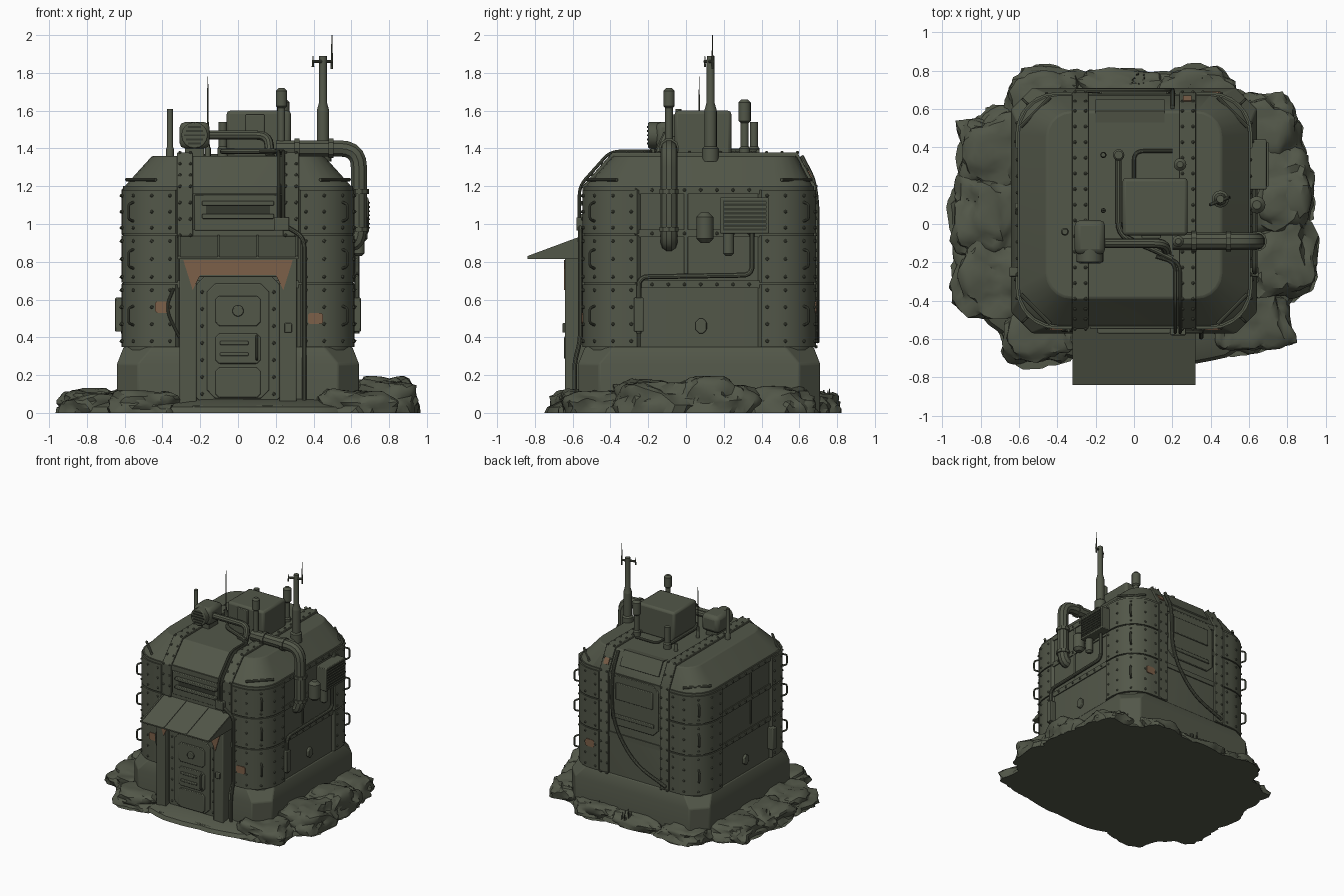
import bpy, bmesh, math, random
from mathutils import Vector, noise

random.seed(4)
cube = bpy.data.objects.get("Cube")
if cube:
    bpy.data.objects.remove(cube, do_unlink=True)

# Main dimensions of the hull
SIDE, FRONT, BACK = 0.6, -0.53, 0.67
MIDDLE, DEPTH = (FRONT + BACK) / 2, (BACK - FRONT) / 2
EAVE, ROOF, PORCH, CORNER = 1.2, 1.36, 0.11, 0.2


def material(name, *rgb):
    mat = bpy.data.materials.new(name)
    mat.use_nodes = True
    mat.diffuse_color = (*rgb, 1)
    mat.node_tree.nodes["Principled BSDF"].inputs["Base Color"].default_value = (*rgb, 1)
    return mat


OLIVE = material("olive_paint", 0.085, 0.095, 0.066)
RUST = material("rust_brown", 0.2, 0.115, 0.066)
DARK = material("dark_olive", 0.035, 0.04, 0.028)
parts, rivets = [], []


def add(name, data, mat=OLIVE, bevel=0):
    part = bpy.data.objects.new(name, data)
    bpy.context.collection.objects.link(part)
    data.materials.append(mat)
    if bevel:
        modifier = part.modifiers.new("bevel", "BEVEL")
        modifier.width, modifier.segments, modifier.limit_method = bevel, 2, "ANGLE"
    parts.append(part)


def add_bmesh(name, bm, mat=OLIVE, bevel=0):
    bmesh.ops.recalc_face_normals(bm, faces=bm.faces)
    mesh = bpy.data.meshes.new(name)
    bm.to_mesh(mesh)
    bm.free()
    add(name, mesh, mat, bevel)


def loft(name, rings, mat=OLIVE, bevel=0):
    """Skin point loops of equal length and cap both ends."""
    bm = bmesh.new()
    loops = [[bm.verts.new(point) for point in ring] for ring in rings]
    for low, high in zip(loops, loops[1:]):
        for i in range(len(low)):
            bm.faces.new((low[i - 1], low[i], high[i], high[i - 1]))
    bm.faces.new(loops[0])
    bm.faces.new(loops[-1])
    add_bmesh(name, bm, mat, bevel)


def prism(name, points, start, end, axis="z", mat=OLIVE, bevel=0):
    place = {"x": lambda a, b, t: (t, a, b), "y": lambda a, b, t: (a, t, b), "z": lambda a, b, t: (a, b, t)}[axis]
    loft(name, [[place(*point, t) for point in points] for t in (start, end)], mat, bevel)


def outline(u, v, wide, tall, cut=0):
    """Rectangle, with chamfered corners if cut is given."""
    w, h = wide / 2, tall / 2
    quarter = [(w, h - cut), (w - cut, h)] if cut else [(w, h)]
    upper = quarter + [(-a, b) for a, b in reversed(quarter)]
    return [(u + a, v + b) for a, b in upper] + [(u - a, v - b) for a, b in upper]


def circle(u, v, radius, sides=16):
    turn = [math.tau * i / sides for i in range(sides)]
    return [(u + radius * math.cos(a), v + radius * math.sin(a)) for a in turn]


def on_wall(wall, at, z, out):
    """Point standing out from one hull wall."""
    return Vector({"front": (at, FRONT - out, z), "back": (at, BACK + out, z),
                   "left": (SIDE + out, at, z), "right": (-SIDE - out, at, z)}[wall])


def slab(name, wall, points, proud, deep=0.08, mat=OLIVE, bevel=0.005):
    loft(name, [[on_wall(wall, *p, out) for p in points] for out in (proud - deep, proud)], mat, bevel)


def plate(name, wall, at, z, wide, tall, proud, cut=0, **options):
    slab(name, wall, outline(at, z, wide, tall, cut), proud, **options)


def lathe(name, x, y, profile, sides=16):
    """Upright round part from (radius, height) pairs."""
    loft(name, [[(*p, z) for p in circle(x, y, radius, sides)] for radius, z in profile])


def capsule(name, x, y, low, high, radius):
    tip = radius / 2
    lathe(name, x, y, [(tip, low), (radius, low + tip), (radius, high - tip), (tip, high)])


def stack(name, x, y, top, radius, cap=0):
    foot = radius * 1.35
    lathe(name, x, y, [(foot, ROOF - 0.03), (foot, ROOF + 0.04), (radius, ROOF + 0.05), (radius, top - cap / 2)])
    if cap:
        capsule(name + "_cap", x, y, top - cap, top, radius * 1.5)


def whip(name, x, y, low, high):
    lathe(name, x, y, [(0.007, low), (0.002, high)], 6)


def tube(name, points, radius, bend=0.05):
    """Round pipe along a path with filleted corners."""
    points = [Vector(p) for p in points]
    path = points[:1]
    for a, b, c in zip(points, points[1:], points[2:]):
        p = b + (a - b).normalized() * min(bend, (a - b).length / 2.2)
        q = b + (c - b).normalized() * min(bend, (c - b).length / 2.2)
        path += [p.lerp(b, i / 5).lerp(b.lerp(q, i / 5), i / 5) for i in range(6)]
    path += points[-1:]
    curve = bpy.data.curves.new(name, "CURVE")
    curve.dimensions, curve.bevel_depth, curve.bevel_resolution, curve.use_fill_caps = "3D", radius, 3, True
    spline = curve.splines.new("POLY")
    spline.points.add(len(path) - 1)
    for knot, p in zip(spline.points, path):
        knot.co = (*p, 1)
    add(name, curve)


def rivet_row(start, end, step=0.085):
    start, end = Vector(start), Vector(end)
    count = max(1, round((end - start).length / step))
    rivets.extend(start.lerp(end, i / count) for i in range(count + 1))


def corner_arc(out, radius, steps):
    """Rounded corner of the plan, relative to the hull centre."""
    angles = [math.pi / 2 * i / steps for i in range(steps + 1)]
    return [(SIDE + out - radius + radius * math.cos(a), DEPTH + out - radius + radius * math.sin(a)) for a in angles]


def plan(z, out=0, radius=CORNER, steps=5, rear=0):
    half = corner_arc(out, radius, steps)
    half += [(-x, y) for x, y in reversed(half)]
    return [(x, MIDDLE + y + rear, z) for x, y in half] + [(-x, MIDDLE - y, z) for x, y in half]


# Hull, footing and horizontal bands
loft("hull", [plan(0.2), plan(EAVE), plan(ROOF, -0.145, 0.13, rear=0.06)], bevel=0.008)
loft("footing", [plan(z, 0.04, 0.11, 1) for z in (0, 0.26)] + [plan(0.35, 0.005, 0.15, 1)], bevel=0.008)
for z in (0.68, 0.95, EAVE - 0.02):
    loft("band", [plan(z + d, 0.008, CORNER + 0.008) for d in (-0.02, 0.02)])
    for wall in ("left", "right"):
        rivet_row(on_wall(wall, FRONT / 2, z, 0.008), on_wall(wall, BACK / 2, z, 0.008))

# Wrapped corner armour with rivets, grab handles and roof rails
arc = corner_arc(0.018, CORNER + 0.018, 6)
edge_x, edge_y = arc[0][0], arc[-1][1]
outer = [(edge_x, DEPTH - 0.27)] + arc + [(SIDE - 0.27, edge_y)]
inner = [(x - 0.04, y - 0.04) for x, y in reversed(outer)]
for sx in (-1, 1):
    for sy in (-1, 1):
        def flip(point, grow=0):
            return sx * (point[0] + grow), MIDDLE + sy * (point[1] + grow)

        columns = [flip((edge_x, outer[0][1] + 0.03)), flip((outer[-1][0] + 0.03, edge_y)), flip(arc[1]), flip(arc[-2])]
        near, far = flip(arc[3]), flip(arc[3], 0.025)
        for low, high in ((0.35, 0.68), (0.69, 0.94), (0.95, 1.18)):
            prism("corner_armour", [flip(p) for p in outer + inner], low, high)
            for column in columns:
                rivet_row((*column, low + 0.03), (*column, high - 0.03))
            rivets.extend(Vector((*near, z)) for z in (low + 0.03, high - 0.03))
            middle = (low + high) / 2
            tube("grab_handle", [(*near, middle - 0.05), (*far, middle - 0.04), (*far, middle + 0.04),
                                 (*near, middle + 0.05)], 0.007, 0.015)
        tube("roof_corner_rail", [(*flip(p, -0.02), EAVE + 0.035) for p in (arc[1], arc[-2])], 0.01)

# Straps wrapped over the roof, one with a worn spot
lift = 0.018
strap = [(FRONT - lift, 0.94), (FRONT - lift, EAVE), (FRONT + 0.14, ROOF + lift), (BACK - 0.08, ROOF + lift),
         (BACK + lift, EAVE), (BACK + lift, 0.35), (0, 0.35)]
for x in (-0.28, 0.28):
    prism("roof_strap", strap, x - 0.042, x + 0.042, "x", bevel=0.004)
    for edge in (x - 0.028, x + 0.028):
        for a, b in zip(strap, strap[1:-1]):
            rivet_row((edge, *a), (edge, *b))
worn = [Vector(strap[3]).lerp(Vector(strap[4]), t) for t in (0.5, 0.75)]
prism("strap_rust", worn + [p + Vector((0.006, 0.004)) for p in reversed(worn)], 0.255, 0.3, "x", RUST)

# Entrance porch and canopy
for side in (-1, 1):
    plate("porch_pillar", "front", at=side * 0.265, z=0.41, wide=0.09, tall=0.82, proud=PORCH, deep=0.2)
    rivet_row(on_wall("front", side * 0.19, 0.1, 0.07), on_wall("front", side * 0.19, 0.64, 0.07))
plate("porch_lintel", "front", at=0, z=0.77, wide=0.6, tall=0.1, proud=PORCH, deep=0.2)
stain = [(0.2, 0.73), (0.24, 0.65), (0.29, 0.81)]
slab("lintel_rust", "front", stain + [(-x, z) for x, z in reversed(stain)], PORCH + 0.006, 0.008, RUST, 0)
canopy = [(-0.84, 0.815), (-0.84, 0.825), (FRONT, 0.94), (FRONT, 0.815)]
prism("canopy", canopy, -0.32, 0.32, "x")
for i in range(4):
    x = 0.207 * (i - 1.5)
    prism("canopy_seam", [(y, z + 0.005) for y, z in canopy], x - 0.006, x + 0.006, "x")

# Door with raised panels, hub and handle
plate("door_frame", "front", at=0, z=0.38, wide=0.44, tall=0.7, proud=0.07, cut=0.05)
plate("door_leaf", "front", at=0, z=0.38, wide=0.33, tall=0.61, proud=0.08, cut=0.045)
for z in (0.16, 0.34, 0.54):
    plate("door_panel", "front", at=0, z=z, wide=0.24, tall=0.16, proud=0.09, cut=0.02)
for z in (0.31, 0.37):
    plate("door_rib", "front", at=-0.02, z=z, wide=0.15, tall=0.02, proud=0.1)
slab("door_hub", "front", circle(0, 0.54, 0.03), 0.105)
tube("door_handle", [on_wall("front", 0.1, z, out) for z, out in ((0.28, 0.08), (0.29, 0.11), (0.4, 0.11), (0.41, 0.08))],
     0.007, 0.01)
plate("door_step", "front", at=0, z=0.02, wide=0.48, tall=0.04, proud=0.18, deep=0.2)
plate("door_switch", "front", at=0.265, z=0.45, wide=0.04, tall=0.05, proud=PORCH + 0.015)

# Vision slit above the door
plate("slit_housing", "front", at=0, z=1.06, wide=0.46, tall=0.19, proud=0.015)
plate("slit_opening", "front", at=0, z=1.075, wide=0.34, tall=0.05, proud=0.018, mat=DARK, bevel=0)
for z in (1.11, 1.04):
    plate("slit_lip", "front", at=0, z=z, wide=0.38, tall=0.025, proud=0.04)

# Rust patches
for wall, at, z in (("front", -0.4, 0.56), ("front", 0.41, 0.5), ("back", 0.41, 0.56)):
    plate("rust_patch", wall, at, z, wide=0.08, tall=0.06, proud=0.022, cut=0.01, deep=0.008, mat=RUST, bevel=0)

# Back panel, roof vent and hanging cable
plate("back_panel", "back", at=0, z=0.98, wide=0.44, tall=0.42, proud=0.012, cut=0.05)
plate("back_panel_inset", "back", at=0, z=1.06, wide=0.34, tall=0.14, proud=0.022)
plate("back_panel_rib", "back", at=0, z=0.85, wide=0.36, tall=0.03, proud=0.022)
prism("roof_vent", [(BACK - 0.14, ROOF), (BACK - 0.08, ROOF + 0.01), (BACK - 0.02, EAVE + 0.06), (BACK - 0.1, EAVE)],
      -0.2, 0.16, "x")
hang = [(0.2, ROOF, -0.06), (0.2, EAVE, 0.025), (0.2, 0.8, 0.025), (0, 0.5, 0.025), (-0.3, 0.38, 0.025)]
tube("back_cable", [on_wall("back", *p) for p in hang], 0.013, 0.2)

# Rooftop locker and blower
prism("roof_locker", outline(0.11, 0.09, wide=0.34, tall=0.3), ROOF - 0.01, 1.6, bevel=0.018)
prism("locker_hatch", outline(0.09, 1.52, wide=0.1, tall=0.12), -0.075, 0, "y", bevel=0.005)
bx, by, bz = -0.23, -0.07, 1.47
prism("blower", outline(bx, by, wide=0.16, tall=0.18), bz - 0.07, bz + 0.07, bevel=0.03)
prism("blower_foot", outline(bx, by, wide=0.1, tall=0.12), ROOF - 0.01, bz)
prism("blower_mouth", circle(bx, bz, 0.07), by - 0.13, by, "y", bevel=0.006)
for i in range(-2, 3):
    prism("blower_slat", outline(bx, bz + i * 0.022, wide=0.11 - 0.02 * abs(i), tall=0.01), by - 0.136, by, "y", DARK)

# Stacks, mast and antennas
px, py = 0.64, -0.09
stack("front_stack", 0.23, py, top=1.72, radius=0.02, cap=0.11)
stack("back_stack", 0.24, 0.31, top=1.66, radius=0.022, cap=0.13)
stack("breather", -0.08, 0.36, top=1.54, radius=0.022)
stack("slim_stack", -0.36, -0.04, top=1.61, radius=0.015)
stack("back_peg", -0.16, 0.36, top=1.42, radius=0.012)
stack("whip_foot", -0.16, 0.07, top=1.45, radius=0.01)
whip("whip_antenna", -0.16, 0.07, 1.4, 1.78)
mx, my = 0.45, 0.13
stack("mast_base", mx, my, top=1.6, radius=0.033)
lathe("mast", mx, my, [(0.033, 1.6), (0.022, 1.64), (0.02, 1.89)])
tube("mast_crossbar", [(mx - 0.055, my - 0.03, 1.86), (mx + 0.05, my + 0.01, 1.86)], 0.009)
whip("mast_whip", mx + 0.047, my + 0.01, 1.82, 2)
whip("mast_short_whip", mx - 0.053, my - 0.03, 1.83, 1.89)

# Pipes and conduits
tube("exhaust_pipe", [(0.2, py, 1.4), (px, py, 1.4), (px, py, 0.9), (SIDE - 0.04, py, 0.9)], 0.045, 0.1)
for x in (0.3, 0.48):
    tube("exhaust_flange", [(x, py, 1.4), (x + 0.025, py, 1.4)], 0.054)
for z in (0.96, 1.16):
    tube("exhaust_clamp", [(px, py, z), (px, py, z + 0.025)], 0.054)
tube("feed_pipe", [(bx, -0.1, bz), (0.16, -0.1, bz), (0.17, -0.15, ROOF)], 0.025, 0.06)
top = ROOF + 0.025
tube("breather_pipe", [(-0.08, 0.34, top), (-0.08, -0.06, top), (0.1, -0.13, top), (0.2, -0.18, top)], 0.016, 0.07)
tube("locker_hose", [(0.2, 0.38, top), (0, 0.38, top), (0, 0.2, top)], 0.01)
for x in (0.215, 0.24):
    tube("roof_cable", [(x - 0.1, -0.17, top), (x, -0.2, top), (x, -0.4, top), (x, FRONT - 0.035, EAVE),
                        (x, FRONT - 0.035, 1)], 0.009)
plate("cable_junction", "front", at=0.23, z=1, wide=0.08, tall=0.07, proud=0.05)
run = [(0.25, 0.99, 0.03), (0.35, 0.93, 0.03), (0.35, 0.38, 0.03), (0.35, 0.27, 0.06), (0.35, 0.03, 0.06)]
tube("front_conduit", [on_wall("front", *p) for p in run], 0.012)
tube("front_loop", [on_wall("front", x, z, 0.025) for x, z in ((-0.34, 0.66), (-0.385, 0.55), (-0.31, 0.4))], 0.008, 0.1)

# Air unit, canister and wiring
plate("air_unit", "left", at=0.31, z=1.045, wide=0.26, tall=0.19, proud=0.09, deep=0.12)
plate("air_grille", "left", at=0.31, z=1.045, wide=0.23, tall=0.16, proud=0.093, mat=DARK, bevel=0)
for i in range(7):
    plate("air_louvre", "left", at=0.31, z=0.98 + i * 0.022, wide=0.23, tall=0.008, proud=0.1, bevel=0)
capsule("canister", px, 0.1, 0.9, 1.06, 0.045)
capsule("drain_cap", px, 0.225, 0.83, 0.97, 0.03)
wiring = [(0.35, 0.96), (0.35, 0.73), (-0.25, 0.72), (-0.25, 0.42)]
tube("side_conduit", [on_wall("left", *p, 0.03) for p in wiring], 0.014)
for wall in ("left", "right"):
    plate("junction_box", wall, at=-0.25, z=0.52, wide=0.05, tall=0.18, proud=0.05)
    plate("side_bracket", wall, at=0.08, z=0.46, wide=0.06, tall=0.08, proud=0.02, cut=0.02)
    plate("side_seam", wall, at=0, z=0.95, wide=0.02, tall=0.45, proud=0.007)


# Rocky ground, boulders and grass around the footing
def shore(angle, reach_x, reach_y, wobble=0):
    c, s = math.cos(angle), math.sin(angle)
    k = (abs(c) ** 2.7 + abs(s) ** 2.7) ** (-1 / 2.7) * (1 + wobble * noise.noise((c * 4, s * 4, 0)))
    return reach_x * k * c, 0.02 + reach_y * k * s


loft("ground", [[(*shore(math.tau * i / 72, 0.9 * scale, 0.77 * scale, 0.07), z) for i in range(72)]
                for scale, z in ((1, 0), (0.98, 0.03), (0.9, 0.06), (0.75, 0.08))])
for k in range(13):
    angle = math.tau * (k + 0.4) / 13
    c, s = math.cos(angle), math.sin(angle)
    if s < -0.88:
        continue
    x, y = shore(angle, 0.76, 0.66)
    size = Vector((0.2 + 0.03 * abs(s), 0.12 + 0.12 * abs(c), 0.1 + 0.03 * abs(c) + 0.07 * max(0, c) ** 6))
    bm = bmesh.new()
    bmesh.ops.create_icosphere(bm, subdivisions=4, radius=1)
    for v in bm.verts:
        seed = Vector((k * 7, 0, 0))
        swell = 1 + 0.3 * noise.noise(v.co * 1.6 + seed) + 0.15 * noise.noise(v.co * 4 + seed)
        bulge = Vector([math.copysign(abs(t) ** 0.8, t) * swell for t in v.co]) * size
        v.co = (x + bulge.x, y + bulge.y, max(0, min(bulge.z, size.z * (0.9 + 0.1 * swell))))
    add_bmesh("boulder", bm)
for tuft in range(9):
    x, y = shore(random.uniform(-0.8, math.pi), 0.84, 0.74)
    for blade in range(9):
        whip("grass_blade", x + random.uniform(-0.04, 0.04), y + random.uniform(-0.03, 0.03), 0.02, random.uniform(0.08, 0.13))

# Rivets
bm = bmesh.new()
for spot in rivets:
    bmesh.ops.translate(bm, verts=bmesh.ops.create_icosphere(bm, subdivisions=1, radius=0.01)["verts"], vec=spot)
add_bmesh("rivets", bm)

# Turn pipes into meshes and smooth all but sharp edges
bpy.ops.object.select_all(action="DESELECT")
for part in parts:
    if part.type == "CURVE":
        part.select_set(True)
        bpy.context.view_layer.objects.active = part
bpy.ops.object.convert(target="MESH")
for part in parts:
    part.select_set(True)
bpy.ops.object.shade_smooth_by_angle(angle=math.radians(32))
